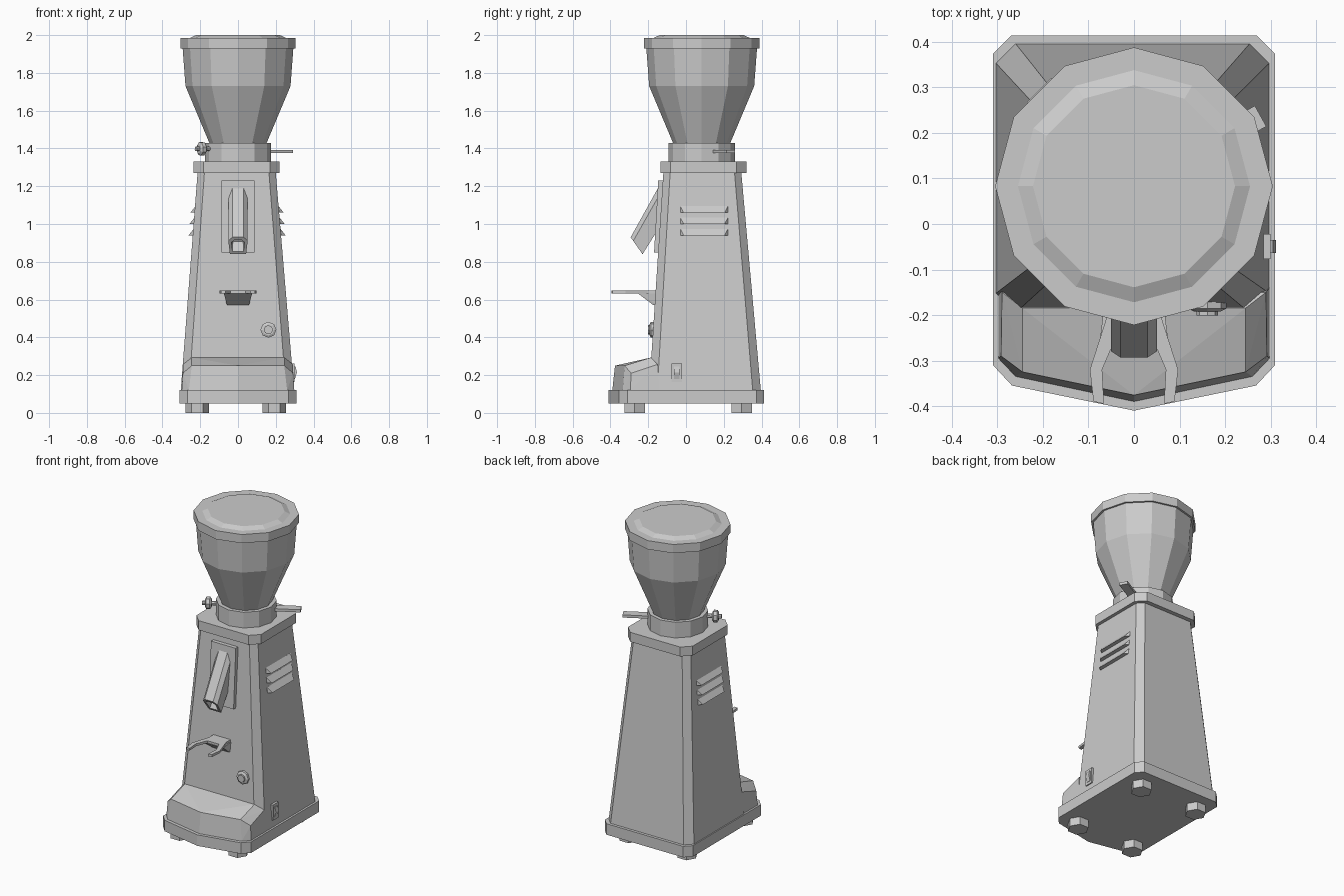
import bpy, bmesh, math
from mathutils import Vector, Matrix

cube = bpy.data.objects.get("Cube")
if cube:
    bpy.data.objects.remove(cube, do_unlink=True)

grey = bpy.data.materials.new("plain_grey")
grey.use_nodes = True
COLOUR = (0.6, 0.6, 0.6, 1)
grey.diffuse_color = COLOUR
grey.node_tree.nodes["Principled BSDF"].inputs["Base Color"].default_value = COLOUR


def finish(name, bm):
    bmesh.ops.recalc_face_normals(bm, faces=bm.faces)
    mesh = bpy.data.meshes.new(name)
    bm.to_mesh(mesh)
    bm.free()
    mesh.materials.append(grey)
    ob = bpy.data.objects.new(name, mesh)
    bpy.context.collection.objects.link(ob)
    return ob


def loft(name, rings):
    """Skin closed rings of equal length and cap both ends."""
    bm = bmesh.new()
    loops = [[bm.verts.new(p) for p in ring] for ring in rings]
    n = len(loops[0])
    for a, b in zip(loops, loops[1:]):
        for i in range(n):
            j = (i + 1) % n
            bm.faces.new((a[i], a[j], b[j], b[i]))
    bm.faces.new(loops[0][::-1])
    bm.faces.new(loops[-1])
    return finish(name, bm)


def hull(name, pts):
    bm = bmesh.new()
    for p in pts:
        bm.verts.new(p)
    bmesh.ops.convex_hull(bm, input=bm.verts)
    bmesh.ops.dissolve_limit(bm, angle_limit=0.01, verts=bm.verts, edges=bm.edges)
    return finish(name, bm)


def chamfered(x0, x1, y0, y1, c, z):
    """Rectangle with cut corners."""
    return [(x0 + c, y0, z), (x1 - c, y0, z), (x1, y0 + c, z), (x1, y1 - c, z),
            (x1 - c, y1, z), (x0 + c, y1, z), (x0, y1 - c, z), (x0, y0 + c, z)]


def turned(name, profile, sides, origin, axis=(0, 0, 1)):
    """Faceted solid from (radius, distance) pairs along an axis."""
    rot = Vector((0, 0, 1)).rotation_difference(Vector(axis)).to_matrix()
    rings = [[Vector(origin) + rot @ Vector((r * math.cos(2 * math.pi * i / sides),
                                             r * math.sin(2 * math.pi * i / sides), h))
              for i in range(sides)] for r, h in profile]
    return loft(name, rings)


def box(name, x0, x1, y0, y1, z0, z1):
    return hull(name, [(x, y, z) for x in (x0, x1) for y in (y0, y1) for z in (z0, z1)])


def mirrored(pts):
    return [(s * x, y, z) for s in (1, -1) for x, y, z in pts]


# Base plate with a pointed front
half = [(0.268, -0.355), (0.31, -0.31), (0.31, 0.374), (0.27, 0.414)]
outline = [(0, -0.41)] + half + [(-x, y) for x, y in reversed(half)]
loft("base_plate", [[(x, y, z) for x, y in outline] for z in (0.05, 0.12)])

# Feet
for side, x in (("right", -0.215), ("left", 0.192)):
    for end, y in (("front", -0.272), ("back", 0.295)):
        turned(f"{end}_{side}_foot", [(0.062, 0), (0.062, 0.05)], 6, (x, y, 0))

# Tapered housing and its cap
loft("housing", [chamfered(-0.303, 0.297, -0.195, 0.396, 0.043, 0.12),
                 chamfered(-0.214, 0.2, -0.12, 0.293, 0.036, 1.27)])
loft("top_plate", [chamfered(-0.235, 0.221, -0.135, 0.32, 0.052, z) for z in (1.27, 1.33)])

# Skirt bulging out at the front foot of the housing
hull("front_skirt", mirrored([
    (0.298, -0.14, 0.12), (0.298, -0.295, 0.12), (0.26, -0.335, 0.12), (0, -0.39, 0.12),
    (0.29, -0.15, 0.257), (0.292, -0.29, 0.21), (0.245, -0.325, 0.25), (0, -0.376, 0.25),
    (0.245, -0.185, 0.293)]))

# Collar, bean hopper and lid
CENTRE = Vector((0, 0.083, 0))
turned("collar", [(0.176, 1.33), (0.176, 1.43)], 12, CENTRE)
turned("hopper", [(0.152, 1.43), (0.278, 1.73), (0.293, 1.93)], 12, CENTRE)
turned("hopper_lid", [(0.305, 1.93), (0.305, 1.985), (0.255, 1.985), (0.222, 2.0)], 12, CENTRE)

# Flat lever and clamp knob, opposite each other on the collar
out = Vector((math.cos(math.radians(29)), math.sin(math.radians(29)), 0))
across = Vector((-out.y, out.x, 0))
hull("collar_lever", [CENTRE + out * r + across * w + Vector((0, 0, z))
                      for r in (0.14, 0.318) for w in (-0.026, 0.026) for z in (1.375, 1.392)])
turned("knob_shaft", [(0.013, 0.15), (0.013, 0.255)], 8, CENTRE + Vector((0, 0, 1.398)), -out)
turned("knob_head", [(0.024, 0.2), (0.037, 0.21), (0.037, 0.23), (0.024, 0.238)], 8,
       CENTRE + Vector((0, 0, 1.398)), -out)

# Panel behind the spout
hull("spout_panel", mirrored([(0.087, -0.169, 0.85), (0.087, -0.147, 1.23),
                              (0.087, -0.13, 0.85), (0.087, -0.11, 1.23)]))


# Slanted hollow spout
def spout_ring(front, back, scale=1.0):
    f, b = Vector((0, *front)), Vector((0, *back))
    section = [(0.03, 0), (0.051, 0.22), (0.043, 1)]
    section += [(-x, t) for x, t in reversed(section)]
    return [f.lerp(b, 0.5 + (t - 0.5) * scale) + Vector((x * scale, 0, 0)) for x, t in section]


loft("spout", [spout_ring((-0.14, 1.205), (-0.13, 1.0)),
               spout_ring((-0.293, 0.93), (-0.23, 0.84)),
               spout_ring((-0.293, 0.93), (-0.23, 0.84), 0.68),
               spout_ring((-0.265, 0.98), (-0.202, 0.89), 0.64)])

# Two-pronged holder fork on a wedge bracket
fork = [(0.06, -0.15), (0.06, -0.205), (0.097, -0.32), (0.089, -0.39), (0.066, -0.395),
        (0.07, -0.32), (0.04, -0.25)]
fork += [(-x, y) for x, y in reversed(fork)]
loft("holder_fork", [[(x, y, z) for x, y in fork] for z in (0.632, 0.647)])
hull("fork_bracket", mirrored([(0.062, -0.15, 0.633), (0.075, -0.255, 0.633), (0.05, -0.255, 0.633),
                               (0.058, -0.15, 0.57), (0.058, -0.172, 0.57)]))

# Push button on the front
turned("button_ring", [(0.042, 0), (0.042, 0.024), (0.03, 0.03)], 8, (0.161, -0.162, 0.44), (0, -1, 0))
turned("button", [(0.024, 0), (0.024, 0.039)], 8, (0.161, -0.162, 0.44), (0, -1, 0))

# Rocker switch on the left side
box("switch_plate", 0.27, 0.3, -0.077, -0.022, 0.163, 0.262)
hull("switch_rocker", [(x, y, z) for y in (-0.064, -0.035)
                       for x, z in ((0.28, 0.18), (0.302, 0.18), (0.312, 0.215),
                                    (0.305, 0.245), (0.28, 0.245))])

# Louvred vents on both sides
for side, s, shift in (("left", 1, 0), ("right", -1, 0.01)):
    for i in range(3):
        z, x = 1.06 - 0.06 * i, 0.216 + 0.005 * i + shift
        hull(f"{side}_vent_{i + 1}", [
            (s * px, y, pz) for px, pz, inset in
            ((x - 0.02, z, 0), (x + 0.004, z, 0), (x + 0.026, z, 0.018),
             (x - 0.02, z + 0.034, 0), (x - 0.001, z + 0.034, 0))
            for y in (-0.03 + inset, 0.222 - inset)])
